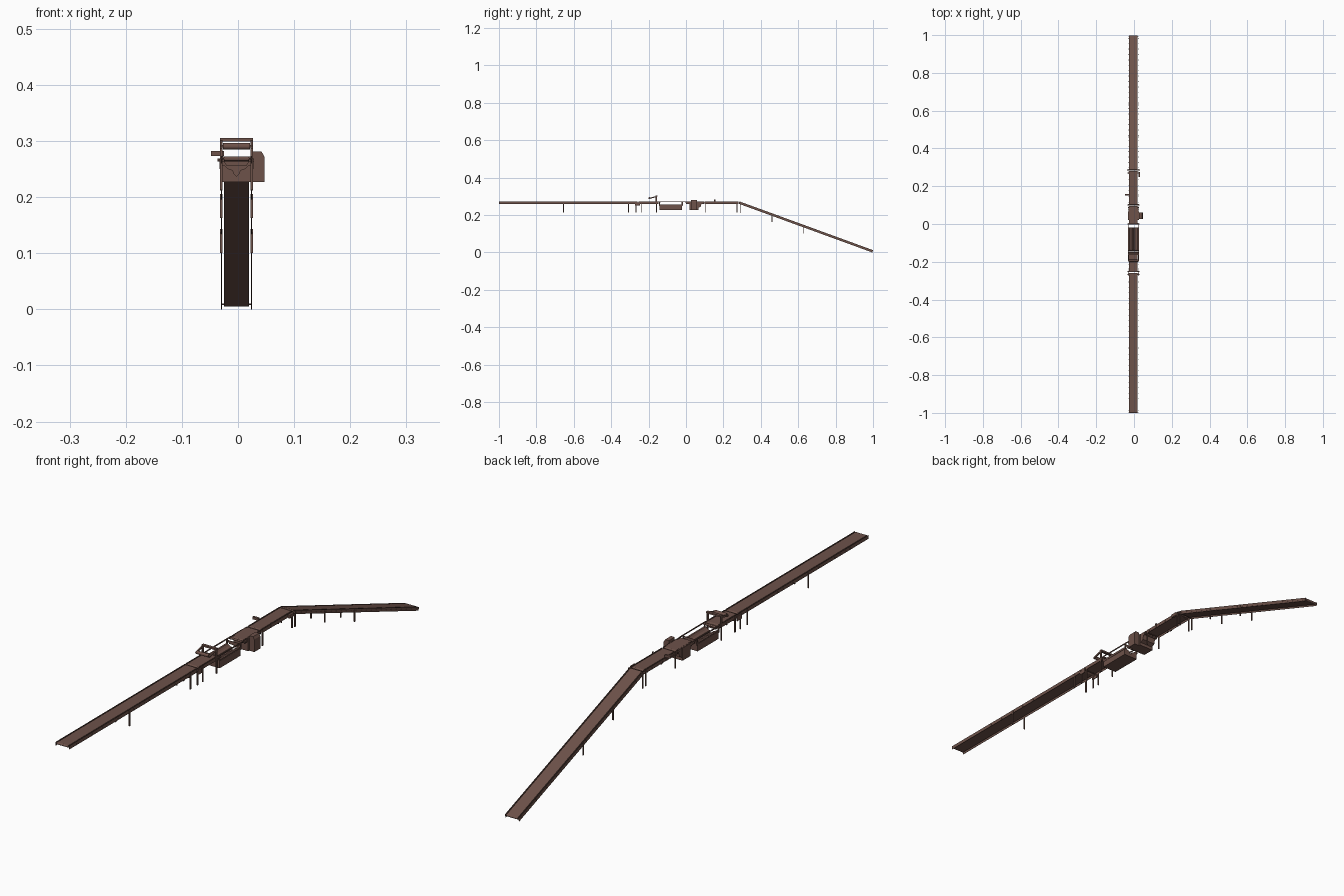
import bpy, bmesh, math
from mathutils import Matrix, Vector

if "Cube" in bpy.data.objects:
    bpy.data.objects.remove(bpy.data.objects["Cube"])

CX = -0.0027          # conveyor centre line
mat = bpy.data.materials.new("brown_metal")
mat.diffuse_color = (0.155, 0.085, 0.068, 1)
mat.use_nodes = True
mat.node_tree.nodes["Principled BSDF"].inputs["Base Color"].default_value = mat.diffuse_color


def finish(bm, name):
    bmesh.ops.recalc_face_normals(bm, faces=bm.faces[:])
    me = bpy.data.meshes.new(name)
    bm.to_mesh(me)
    bm.free()
    me.materials.append(mat)
    ob = bpy.data.objects.new(name, me)
    bpy.context.collection.objects.link(ob)
    return ob


def add_box(bm, x0, x1, y0, y1, z0, z1, m=Matrix()):
    t = Matrix.Translation(((x0 + x1) / 2, (y0 + y1) / 2, (z0 + z1) / 2))
    s = Matrix.Diagonal((x1 - x0, y1 - y0, z1 - z0, 1))
    bmesh.ops.create_cube(bm, size=1, matrix=m @ t @ s)


def add_rod(bm, x0, x1, y, z, r, m=Matrix(), seg=12):
    t = Matrix.Translation(((x0 + x1) / 2, y, z)) @ Matrix.Rotation(math.pi / 2, 4, 'Y')
    bmesh.ops.create_cone(bm, cap_ends=True, segments=seg, radius1=r, radius2=r,
                          depth=x1 - x0, matrix=m @ t)


def boxes(name, *dims):
    bm = bmesh.new()
    for d in dims:
        add_box(bm, *d)
    return finish(bm, name)


def rods(name, *dims):
    bm = bmesh.new()
    for d in dims:
        add_rod(bm, *d)
    return finish(bm, name)


def extrude(name, pts, axis, a, b):
    # profile in (x,z) extruded along y, or in (y,z) extruded along x
    bm = bmesh.new()
    if axis == 'y':
        vs = [bm.verts.new((p, a, q)) for p, q in pts]
        d = Vector((0, b - a, 0))
    else:
        vs = [bm.verts.new((a, p, q)) for p, q in pts]
        d = Vector((b - a, 0, 0))
    f = bm.faces.new(vs)
    r = bmesh.ops.extrude_face_region(bm, geom=[f])
    bmesh.ops.translate(bm, vec=d, verts=[v for v in r['geom'] if isinstance(v, bmesh.types.BMVert)])
    return finish(bm, name)


def conveyor(name, y0, z0, y1, z1):
    # belt, end rollers, thin side rails and rail bolts from (y0,z0) to (y1,z1)
    length = math.hypot(y1 - y0, z1 - z0)
    m = Matrix.Translation((CX, y0, z0)) @ Matrix.Rotation(math.atan2(z1 - z0, y1 - y0), 4, 'X')
    bm = bmesh.new()
    add_box(bm, -0.0225, 0.0225, 0.004, length - 0.004, -0.002, 0.006, m)
    for y in (0.004, length - 0.004):
        add_rod(bm, -0.0225, 0.0225, y, 0.002, 0.004, m)
    finish(bm, name + "_belt")
    bm = bmesh.new()
    for s in (-1, 1):
        a, b = sorted((s * 0.0262, s * 0.0274))
        add_box(bm, a, b, 0, length, -0.0065, 0.0065, m)
        a, b = sorted((s * 0.0274, s * 0.028))
        n = max(2, round(length / 0.03))
        for i in range(n):
            y = (i + 0.5) * length / n
            add_box(bm, a, b, y - 0.0012, y + 0.0012, -0.005, 0.001, m)
    finish(bm, name + "_side_rails")
    # cross shafts tie the rails together
    bm = bmesh.new()
    for y in (0.004, length - 0.004):
        add_rod(bm, -0.027, 0.027, y, 0.002, 0.0015, m, 8)
    finish(bm, name + "_shafts")


# conveyor sections
Z = 0.2665
conveyor("infeed", -1.0, Z, -0.26, Z)
conveyor("transfer", -0.255, Z, -0.148, Z)
conveyor("machine_bed", 0.0, Z, 0.095, Z)
conveyor("outfeed", 0.1, Z, 0.28, Z)
conveyor("incline", 0.284, Z, 0.9978, 0.0061)

# support legs in pairs
bm = bmesh.new()
slope = (0.0061 - Z) / (0.9978 - 0.284)
for y in (-0.655, -0.307, -0.267, -0.237, -0.158, 0.105, 0.273, 0.29, 0.46, 0.63):
    top = Z + 0.003 + min(0, slope * (y - 0.284))
    drop = 0.056 if y < 0.3 else 0.043
    for s in (-1, 1):
        x = CX + s * 0.0273
        add_box(bm, x - 0.002, x + 0.002, y - 0.002, y + 0.002, top - drop, top)
finish(bm, "support_legs")

# joint shafts with bearing ends
rods("joint_shafts", *[(CX - r, CX + r, y, 0.266, 0.003) for y, r in
     ((-0.267, 0.031), (-0.252, 0.031), (-0.15, 0.03), (-0.14, 0.03), (0.0, 0.031),
      (0.088, 0.03), (0.1, 0.031), (0.27, 0.033), (0.285, 0.034))])
boxes("drive_motor", (0.024, 0.032, 0.25, 0.275, 0.258, 0.27))
boxes("joint_brackets", *[(CX + s * 0.0285 - 0.0015, CX + s * 0.0285 + 0.0015, -0.272, -0.246, 0.25, 0.268)
                          for s in (-1, 1)])

# long trough box with a vee-shaped bed
half = [(0, 0.237), (0.004, 0.241), (0.007, 0.248), (0.016, 0.251), (0.022, 0.257), (0.0285, 0.257)]
prof = [(CX - x, z) for x, z in reversed(half)] + [(CX + x, z) for x, z in half[1:]]
prof += [(CX + 0.0285, 0.2265), (CX - 0.0285, 0.2265)]
extrude("trough_box", prof, 'y', -0.142, -0.022)
boxes("trough_rims", *[(CX + s * 0.0285 - 0.0012, CX + s * 0.0285 + 0.0012, -0.145, -0.018, 0.248, 0.254)
                       for s in (-1, 1)])
bm = bmesh.new()
for s in (-1, 1):
    x = CX + s * 0.0275
    add_box(bm, x - 0.0015, x + 0.0015, -0.148, 0.0, 0.2695, 0.273)
    for y in (-0.142, -0.02):
        add_box(bm, x - 0.0015, x + 0.0015, y - 0.003, y + 0.003, 0.25, 0.271)
finish(bm, "trough_guide_rails")
for nm, y in (("front", -0.144), ("rear", -0.02)):
    extrude(nm + "_trough_flap", [(CX - 0.026, 0.268), (CX + 0.026, 0.268), (CX + 0.018, 0.256),
                                  (CX - 0.018, 0.256)], 'y', y - 0.001, y + 0.001)

# overhead roller frame
bm = bmesh.new()
for s in (-1, 1):
    x = CX + s * 0.027
    add_box(bm, x - 0.002, x + 0.002, -0.162, -0.154, 0.262, 0.305)
    m = Matrix.Translation((x, -0.158, 0.3)) @ Matrix.Rotation(math.radians(15), 4, 'X')
    add_box(bm, -0.002, 0.002, -0.042, 0.002, -0.004, 0.002, m)
add_box(bm, CX - 0.029, CX + 0.029, -0.163, -0.153, 0.299, 0.305)
finish(bm, "overhead_frame")
rods("overhead_roller", (CX - 0.024, CX + 0.024, -0.195, 0.2905, 0.006, Matrix(), 16),
     (CX - 0.028, CX + 0.028, -0.195, 0.2905, 0.002))

# processing machine under the bed, its tapered outlet and side cabinet
boxes("machine_body", (CX - 0.0295, CX + 0.0295, 0.02, 0.066, 0.2265, 0.272))
extrude("machine_outlet", [(0.066, 0.272), (0.084, 0.272), (0.08, 0.245), (0.066, 0.238)],
        'x', CX - 0.027, CX + 0.027)
extrude("side_cabinet", [(0.0268, 0.2265), (0.047, 0.2265), (0.047, 0.272), (0.042, 0.281), (0.0268, 0.281)],
        'y', 0.026, 0.06)

# sensor bar beside the outfeed
boxes("sensor_bar", (-0.048, -0.025, 0.15, 0.158, 0.273, 0.282),
      (-0.031, -0.027, 0.151, 0.157, 0.26, 0.275),
      (0.0235, 0.0265, 0.151, 0.157, 0.262, 0.278))
